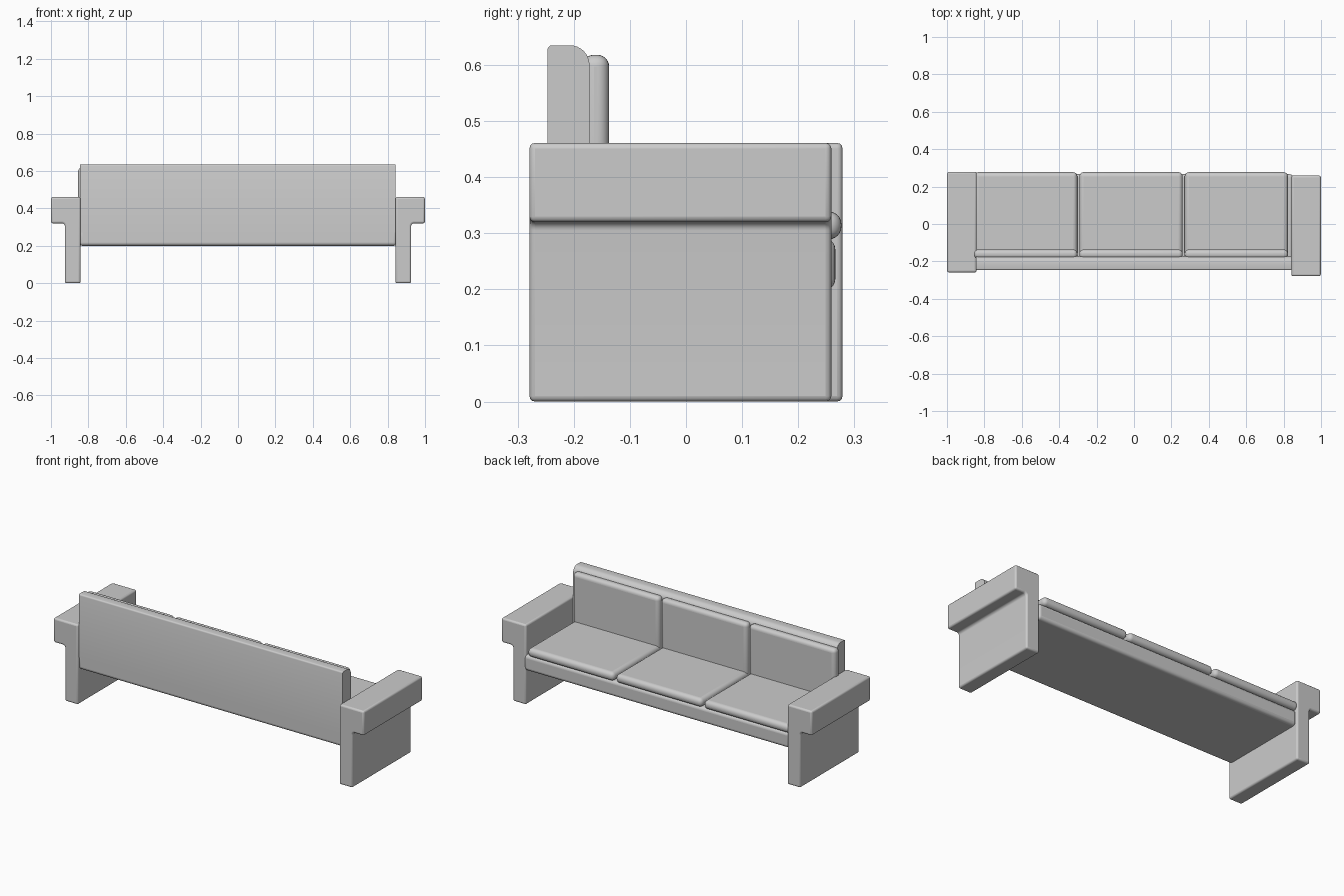
import bpy, bmesh, math

if "Cube" in bpy.data.objects:
    bpy.data.objects.remove(bpy.data.objects["Cube"])


def finish(name, bm, bevel, segments, limit=30):
    """Turn a bmesh into an object with rounded, smooth-shaded edges."""
    bmesh.ops.recalc_face_normals(bm, faces=bm.faces)
    mesh = bpy.data.meshes.new(name)
    bm.to_mesh(mesh)
    bm.free()
    ob = bpy.data.objects.new(name, mesh)
    bpy.context.collection.objects.link(ob)
    if bevel:
        mod = ob.modifiers.new("rounding", 'BEVEL')
        mod.width = bevel
        mod.segments = segments
        mod.limit_method = 'ANGLE'
        mod.angle_limit = math.radians(limit)
    bpy.ops.object.select_all(action='DESELECT')
    ob.select_set(True)
    bpy.context.view_layer.objects.active = ob
    bpy.ops.object.shade_smooth_by_angle(angle=math.radians(35))
    return ob


def box(name, x, y, z, bevel, segments=4):
    bm = bmesh.new()
    bmesh.ops.create_cube(bm, size=1)
    for v in bm.verts:
        v.co = [(r[0] + r[1]) / 2 + c * (r[1] - r[0]) for r, c in zip((x, y, z), v.co)]
    return finish(name, bm, bevel, segments)


def extrude(name, points, offset, bevel=0, segments=3, limit=60):
    bm = bmesh.new()
    face = bm.faces.new([bm.verts.new(p) for p in points])
    out = bmesh.ops.extrude_face_region(bm, geom=[face])
    bmesh.ops.translate(bm, vec=offset, verts=[g for g in out['geom'] if isinstance(g, bmesh.types.BMVert)])
    return finish(name, bm, bevel, segments, limit)


def arc(cx, cy, r, start, end, n=6):
    return [(cx + r * math.cos(math.radians(start + (end - start) * i / n)),
             cy + r * math.sin(math.radians(start + (end - start) * i / n))) for i in range(n + 1)]


# Arms: side panel with an armrest overhanging outwards, slightly staggered in y
arm_profile = [(0.842, 0.002), (0.926, 0.002)] + arc(0.941, 0.307, 0.015, 180, 90) + \
              [(0.999, 0.322), (0.999, 0.463), (0.842, 0.463)]
for name, side, y0, y1 in (("right_arm", 1, -0.279, 0.259), ("left_arm", -1, -0.259, 0.279)):
    extrude(name, [(side * x, y0, z - 0.002) for x, z in arm_profile], (0, y1 - y0, 0), 0.01)

# Seat base between the arms
box("seat_base", (-0.85, 0.85), (-0.247, 0.266), (0.2, 0.29), 0.018, 5)

# Backrest board with a rounded top front edge
back_profile = [(-0.247, 0.27), (-0.172, 0.27)] + arc(-0.207, 0.6, 0.035, 0, 90, 8) + \
               arc(-0.239, 0.627, 0.008, 90, 180, 3)
extrude("backrest", [(-0.844, y, z) for y, z in back_profile], (1.686, 0, 0))

# Three seat cushions and three back cushions
for i in range(3):
    x = (-0.855 + i * 0.563, -0.303 + i * 0.563)
    box(f"seat_cushion_{i + 1}", x, (-0.19, 0.277), (0.289, 0.339), 0.023, 6)
    box(f"back_cushion_{i + 1}", x, (-0.185, -0.137), (0.3, 0.618), 0.021, 6)
